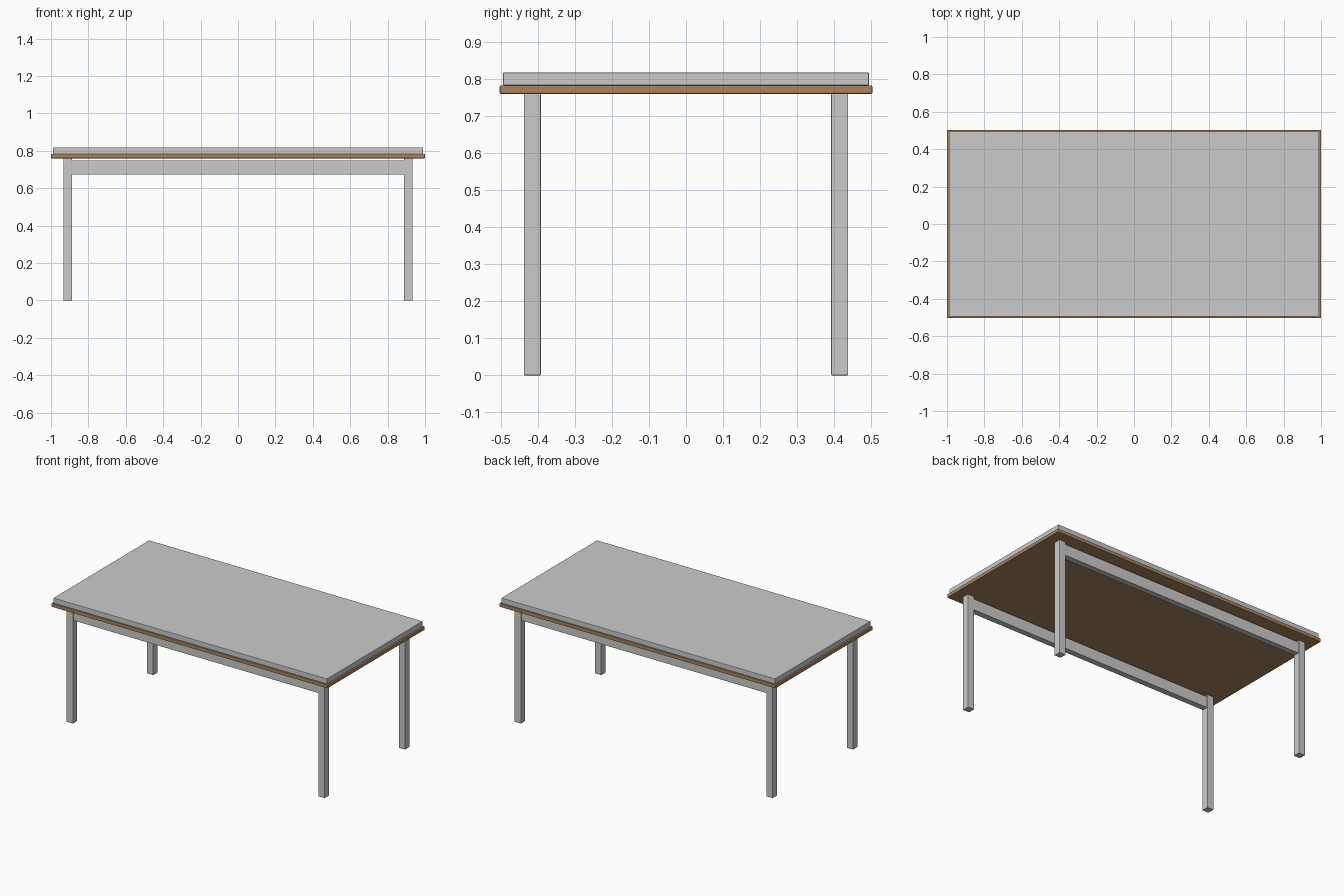
import bpy

if "Cube" in bpy.data.objects:
    bpy.data.objects.remove(bpy.data.objects["Cube"])


def box(name, lo, hi, bevel=0.0):
    """Axis-aligned box between two corners, with an optional softened edge."""
    bpy.ops.mesh.primitive_cube_add(size=1, location=[(a + b) / 2 for a, b in zip(lo, hi)])
    ob = bpy.context.object
    ob.name = name
    ob.scale = [b - a for a, b in zip(lo, hi)]
    bpy.ops.object.transform_apply(location=False, rotation=False, scale=True)
    if bevel:
        mod = ob.modifiers.new("soft_edges", 'BEVEL')
        mod.width = bevel
        mod.segments = 2
    return ob


# Table top: grey slab resting on a slightly larger wooden board
wood = bpy.data.materials.new("wood")
wood.diffuse_color = (0.40, 0.23, 0.11, 1)
wood.use_nodes = True
wood.node_tree.nodes["Principled BSDF"].inputs["Base Color"].default_value = wood.diffuse_color
board = box("wooden_board", (-1, -0.503, 0.76), (1, 0.503, 0.783), 0.003)
board.data.materials.append(wood)
box("top_slab", (-0.99, -0.494, 0.783), (0.99, 0.494, 0.817), 0.002)

for side, sy in (("front", -1), ("back", 1)):
    # Square legs
    y0, y1 = sorted((sy * 0.392, sy * 0.438))
    for end, sx in (("left", -1), ("right", 1)):
        x0, x1 = sorted((sx * 0.888, sx * 0.934))
        box(f"{side}_{end}_leg", (x0, y0, 0), (x1, y1, 0.76), 0.002)
    # Long rail between the legs
    y0, y1 = sorted((sy * 0.396, sy * 0.434))
    box(f"{side}_rail", (-0.889, y0, 0.674), (0.889, y1, 0.747))
